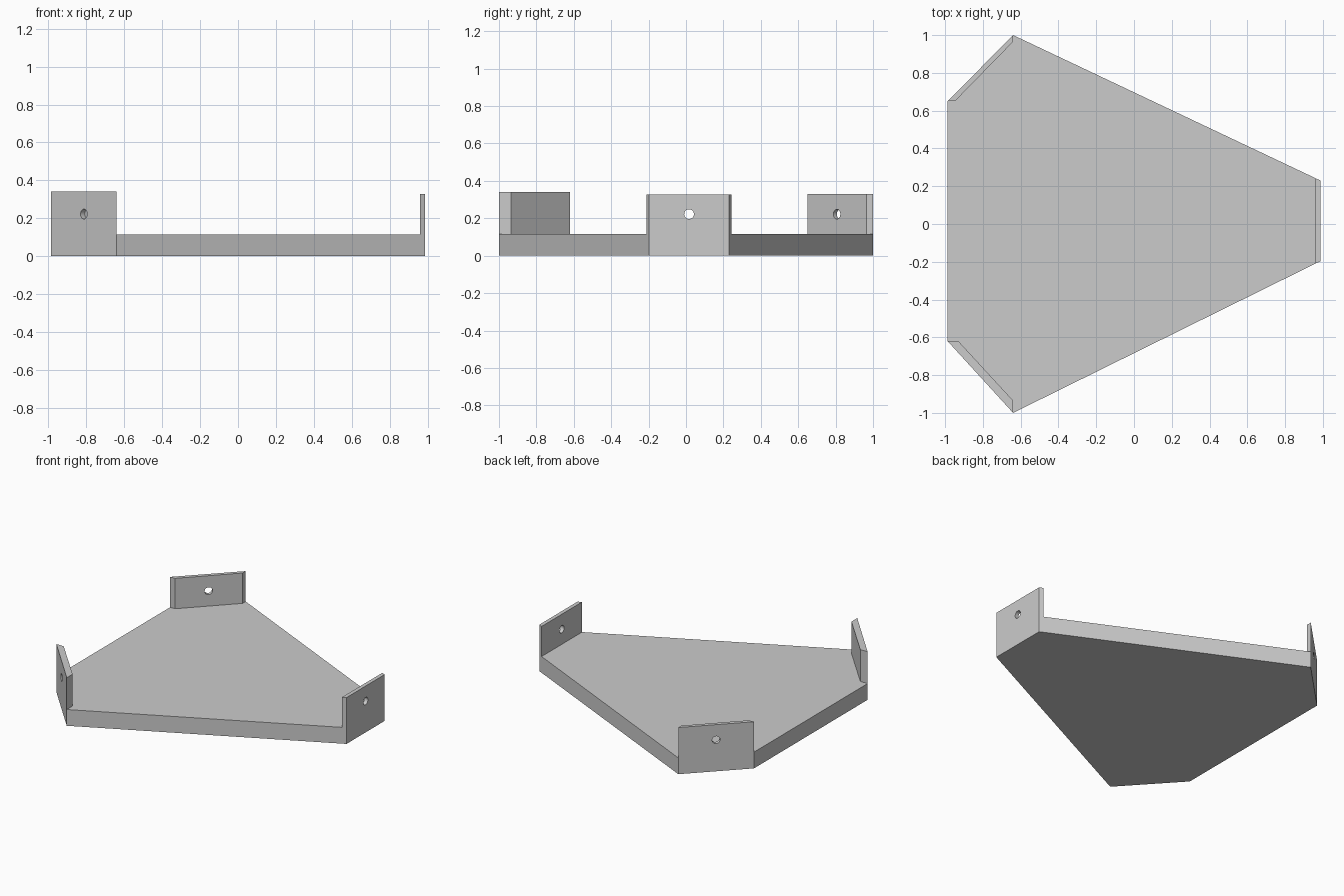
import bpy
import bmesh
from mathutils import Vector

if "Cube" in bpy.data.objects:
    bpy.data.objects.remove(bpy.data.objects["Cube"])

PLATE_TOP = 0.115
HOLE_Z = 0.222
HOLE_R = 0.026


def prism(name, outline, z0, z1):
    """Extrude a flat outline from z0 up to z1."""
    bm = bmesh.new()
    base = bm.faces.new([bm.verts.new((x, y, z0)) for x, y in outline])
    top = bmesh.ops.extrude_face_region(bm, geom=[base])["geom"]
    verts = [g for g in top if isinstance(g, bmesh.types.BMVert)]
    bmesh.ops.translate(bm, verts=verts, vec=(0, 0, z1 - z0))
    bmesh.ops.recalc_face_normals(bm, faces=bm.faces)
    mesh = bpy.data.meshes.new(name)
    bm.to_mesh(mesh)
    bm.free()
    obj = bpy.data.objects.new(name, mesh)
    bpy.context.collection.objects.link(obj)
    return obj


def drill(obj, center, direction, depth):
    """Cut a round hole going `depth` inward (and outward) from the outer face."""
    bpy.ops.mesh.primitive_cylinder_add(vertices=32, radius=HOLE_R, depth=2 * depth,
                                        location=center)
    cutter = bpy.context.object
    cutter.name = "hole_cutter"
    cutter.hide_render = True
    cutter.rotation_euler = Vector(direction).to_track_quat('Z', 'Y').to_euler()
    mod = obj.modifiers.new("hole", 'BOOLEAN')
    mod.operation = 'DIFFERENCE'
    mod.solver = 'EXACT'
    mod.object = cutter
    bpy.context.view_layer.objects.active = obj
    bpy.ops.object.modifier_apply(modifier=mod.name)
    bpy.data.objects.remove(cutter, do_unlink=True)


# Six-sided base plate
prism("base_plate", [(-0.987, 0.65), (-0.987, -0.62), (-0.64, -1.0), (0.96, -0.21),
                     (0.987, -0.197), (0.987, 0.23), (0.96, 0.243), (-0.64, 1.0)],
      0, PLATE_TOP)

# Upright tabs on the three short sides: outer edge first, then inner edge
tabs = [
    ("right_tab", [(0.987, -0.197), (0.987, 0.23), (0.96, 0.243), (0.96, -0.21)], 0.328, 0.1),
    ("back_tab", [(-0.64, 1.0), (-0.987, 0.65), (-0.948, 0.65), (-0.64, 0.965)], 0.33, 0.1),
    # the front tab's hole does not go all the way through
    ("front_tab", [(-0.987, -0.62), (-0.64, -1.0), (-0.64, -0.935), (-0.93, -0.62)], 0.34, 0.03),
]
for name, outline, top, depth in tabs:
    tab = prism(name, outline, PLATE_TOP, top)
    a, b = Vector(outline[0]), Vector(outline[1])
    mid, edge = (a + b) / 2, b - a
    drill(tab, (mid.x, mid.y, HOLE_Z), (edge.y, -edge.x, 0), depth)
